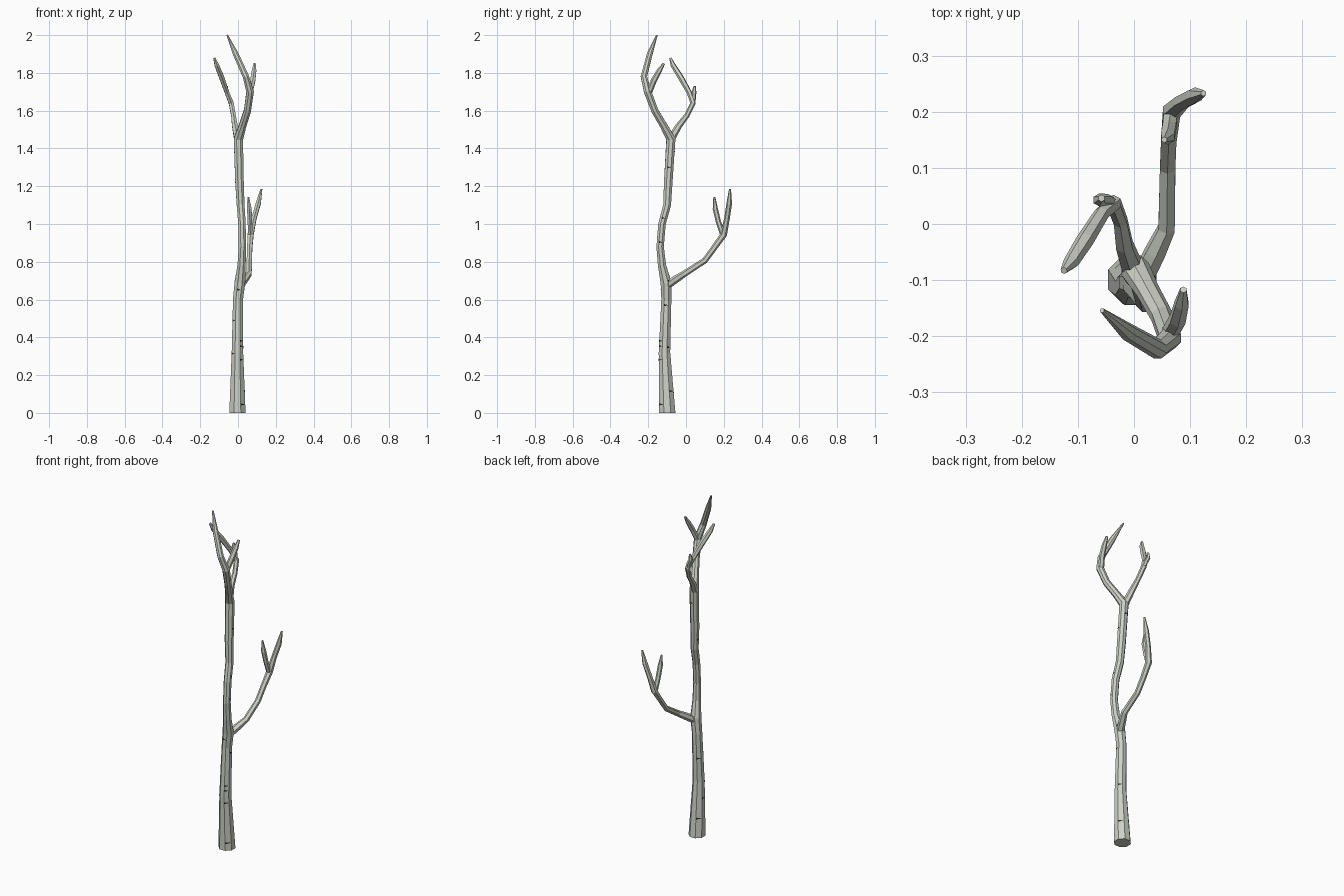
import bpy, bmesh, math
from mathutils import Vector

# pale grey-green bark and dark marks
bark_mat = bpy.data.materials.new("pale_bark")
bark_mat.diffuse_color = (0.62, 0.64, 0.58, 1)
mark_mat = bpy.data.materials.new("dark_bark")
mark_mat.diffuse_color = (0.03, 0.03, 0.03, 1)


def rings_along(path, sides):
    """Cross-section rings along (x, y, z, radius) points, carried without twist."""
    pts = [Vector(p[:3]) for p in path]
    side, rings = Vector((1, 0, 0)), []
    for i, p in enumerate(pts):
        a = (p - pts[i - 1]).normalized() if i else Vector()
        b = (pts[i + 1] - p).normalized() if i < len(pts) - 1 else Vector()
        t = (a + b).normalized()
        if i == 0 and p.z == 0:
            t = Vector((0, 0, 1))
        side = (side - t * side.dot(t)).normalized()
        up = t.cross(side)
        ring = []
        for k in range(sides):
            ang = 2 * math.pi * (k + 0.5) / sides
            ring.append(p + (side * math.cos(ang) + up * math.sin(ang)) * path[i][3] * 1.06)
        rings.append(ring)
    return rings


def make_object(name, bm, mat):
    me = bpy.data.meshes.new(name)
    bm.to_mesh(me)
    bm.free()
    me.materials.append(mat)
    bpy.context.collection.objects.link(bpy.data.objects.new(name, me))


def limb(name, path, sides=6):
    bm = bmesh.new()
    rings = rings_along(path, sides)
    vs = [[bm.verts.new(c) for c in r] for r in rings]
    for lo, hi in zip(vs, vs[1:]):
        for k in range(sides):
            n = (k + 1) % sides
            bm.faces.new((lo[k], lo[n], hi[n], hi[k]))
    bm.faces.new(vs[0][::-1])
    bm.faces.new(vs[-1])
    make_object(name, bm, bark_mat)
    return rings


# trunk, running on into the front limb and the highest twig
trunk = limb("trunk", [
    (-0.003, -0.099, 0, 0.044), (-0.003, -0.114, 0.32, 0.031), (0, -0.104, 0.60, 0.027),
    (0.01, -0.106, 0.69, 0.029), (0.019, -0.127, 0.78, 0.022), (0.023, -0.137, 0.88, 0.020),
    (0.021, -0.127, 1.0, 0.020), (0.014, -0.1, 1.1, 0.021), (0.008, -0.094, 1.22, 0.023),
    (0.002, -0.08, 1.45, 0.025), (0.024, -0.118, 1.52, 0.020), (0.05, -0.165, 1.60, 0.019),
    (0.064, -0.203, 1.70, 0.020), (0.042, -0.223, 1.78, 0.017),
    (-0.012, -0.192, 1.90, 0.015), (-0.057, -0.154, 2.0, 0.004)], 8)

# twig forking from the front limb
limb("front_twig", [
    (0.062, -0.198, 1.69, 0.015), (0.078, -0.17, 1.76, 0.015),
    (0.085, -0.142, 1.81, 0.013), (0.088, -0.117, 1.85, 0.006)])

# upper back limb and its outward twig
limb("back_limb", [
    (0, -0.085, 1.44, 0.020), (-0.017, -0.038, 1.52, 0.016), (-0.024, 0.005, 1.575, 0.013),
    (-0.036, 0.037, 1.64, 0.014), (-0.058, 0.018, 1.695, 0.013),
    (-0.088, -0.03, 1.78, 0.015), (-0.112, -0.068, 1.84, 0.013), (-0.125, -0.083, 1.878, 0.006)])
limb("back_stub", [
    (-0.038, 0.034, 1.63, 0.010), (-0.046, 0.042, 1.67, 0.011),
    (-0.062, 0.043, 1.70, 0.011), (-0.058, 0.046, 1.73, 0.006)])

# lower side branch and its two twigs
limb("lower_branch", [
    (0.01, -0.105, 0.672, 0.020), (0.038, -0.05, 0.710, 0.019), (0.058, -0.008, 0.737, 0.016),
    (0.06, 0.1, 0.807, 0.015), (0.062, 0.15, 0.875, 0.015), (0.067, 0.2, 0.945, 0.017),
    (0.085, 0.217, 1.03, 0.014), (0.108, 0.229, 1.11, 0.014), (0.124, 0.233, 1.185, 0.005)])
limb("lower_twig", [
    (0.066, 0.196, 0.94, 0.013), (0.063, 0.172, 1.01, 0.013),
    (0.06, 0.155, 1.08, 0.013), (0.054, 0.15, 1.143, 0.005)])

# dark wedge-shaped bark marks: (segment, position along it, face)
marks = [(0, .14, 6), (0, .36, 0), (0, .88, 6), (0, .98, 4), (0, .35, 2), (0, .7, 3),
         (1, .12, 6), (1, .1, 0), (1, .22, 6), (1, .9, 7), (1, .5, 2), (1, .6, 4),
         (2, .6, 5), (3, .1, 0), (5, .2, 7), (6, .3, 7), (7, .5, 3), (8, .35, 7), (8, .7, 1)]
bm = bmesh.new()
for seg, t, k in marks:
    lo, hi = trunk[seg], trunk[seg + 1]
    n = (k + 1) % 8
    h = 0.006 / (hi[0] - lo[0]).length
    a, b = lo[k].lerp(hi[k], t - h), lo[k].lerp(hi[k], t + h)
    c = lo[n].lerp(hi[n], t)
    out = (c - a).cross(b - a).normalized() * 0.001
    bm.faces.new([bm.verts.new(p + out) for p in (a, c, b)])
make_object("bark_marks", bm, mark_mat)
